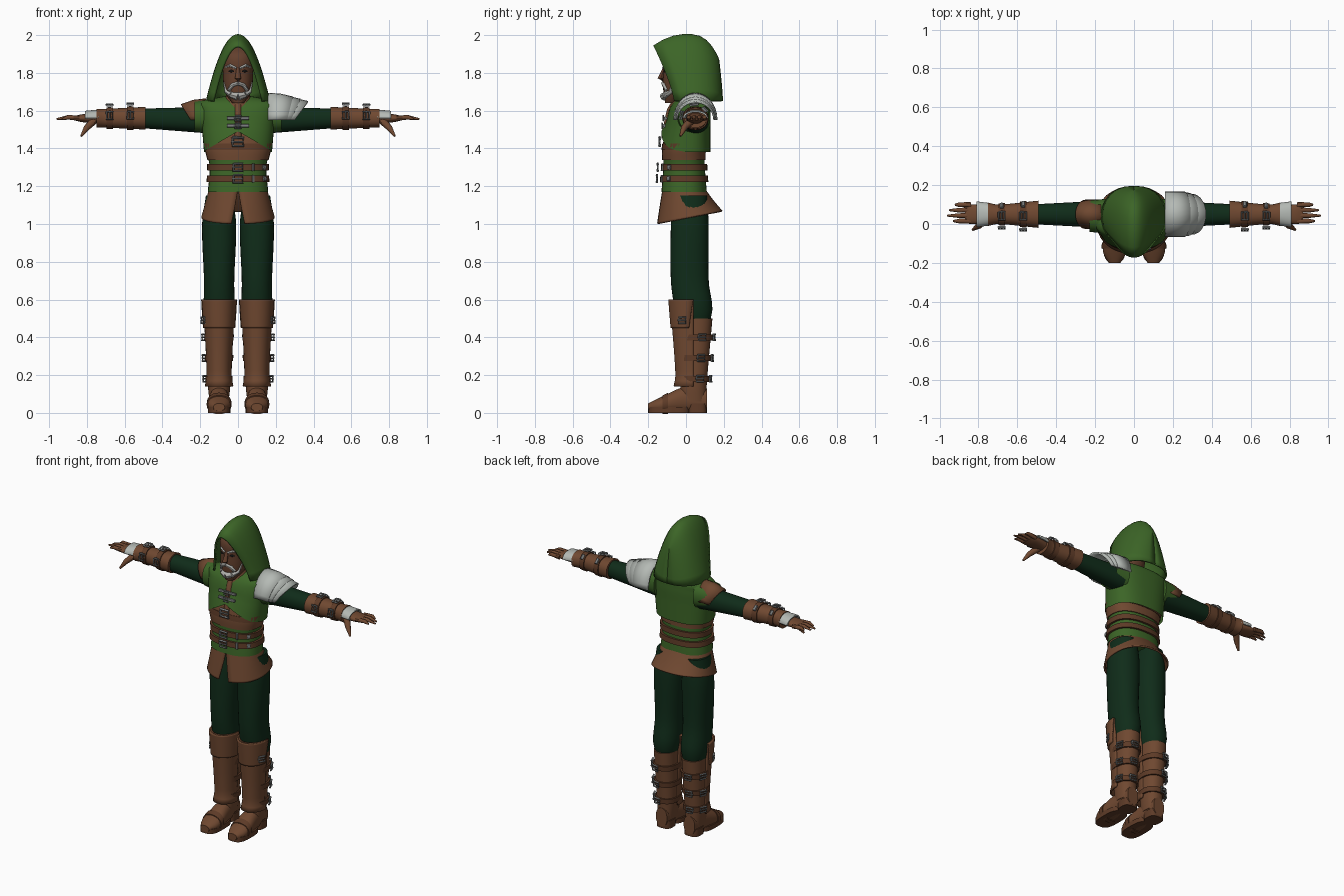
import bpy, bmesh
from math import sin, cos, pi, radians, copysign
from mathutils import Vector

cube = bpy.data.objects.get("Cube")
if cube:
    bpy.data.objects.remove(cube, do_unlink=True)


def material(name, *rgb):
    mat = bpy.data.materials.new(name)
    mat.use_nodes = True
    mat.diffuse_color = (*rgb, 1)
    shader = next(node for node in mat.node_tree.nodes if node.type == 'BSDF_PRINCIPLED')
    shader.inputs["Base Color"].default_value = (*rgb, 1)
    shader.inputs["Roughness"].default_value = .8
    return mat


GREEN = material("tunic green", .045, .13, .02)
DARK = material("dark green cloth", .005, .025, .01)
LEATHER = material("brown leather", .16, .065, .03)
STRAP = material("dark leather", .11, .043, .02)
SKIN = material("skin", .125, .05, .026)
PLATE = material("pale plate", .46, .49, .46)
METAL = material("buckle metal", .2, .21, .21)
HAIR = material("grey hair", .42, .42, .4)
EYE = material("dark eye", .01, .01, .01)


def grid(name, rows, mat, closed=True, cap=True, mirror=False, thick=0, warp=None):
    """Skin a list of point rows into one mesh object."""
    bm = bmesh.new()
    verts = [[bm.verts.new(warp(Vector(p)) if warp else p) for p in row] for row in rows]
    count = len(rows[0])
    for low, high in zip(verts, verts[1:]):
        for i in range(count if closed else count - 1):
            j = (i + 1) % count
            bm.faces.new((low[i], low[j], high[j], high[i]))
    if closed and cap:
        bm.faces.new(verts[0])
        bm.faces.new(verts[-1])
    bmesh.ops.recalc_face_normals(bm, faces=bm.faces)
    mesh = bpy.data.meshes.new(name)
    bm.to_mesh(mesh)
    bm.free()
    mesh.materials.append(mat)
    for face in mesh.polygons:
        face.use_smooth = True
    mesh.set_sharp_from_angle(angle=radians(45))
    ob = bpy.data.objects.new(name, mesh)
    bpy.context.collection.objects.link(ob)
    if thick:
        solid = ob.modifiers.new("Thickness", 'SOLIDIFY')
        solid.thickness, solid.offset = thick, 0
    if mirror:
        ob.modifiers.new("Mirror", 'MIRROR')


class Profile:
    """Smooth body given by sections (position, radius u, radius v, shift along v)."""

    def __init__(self, *secs, axis='z', centre=(0, 0), power=2.2):
        self.secs, self.axis, self.centre, self.power = secs, axis, centre, power

    def at(self, w):
        s, last = self.secs, len(self.secs) - 1
        i = max(k for k in range(last) if k == 0 or s[k][0] <= w)
        h = s[i + 1][0] - s[i][0]
        t = (w - s[i][0]) / h

        def slope(k, c):
            before, after = s[max(k - 1, 0)], s[min(k + 1, last)]
            return (after[c] - before[c]) / (after[0] - before[0])

        ease = t * t * (3 - 2 * t)
        return [s[i][c] + (s[i + 1][c] - s[i][c]) * ease
                + h * t * (1 - t) * (slope(i, c) * (1 - t) - slope(i + 1, c) * t) for c in (1, 2, 3)]

    def to_space(self, w, u, v):
        return Vector({'z': (u, v, w), 'x': (w, u, v), 'y': (u, w, v)}[self.axis])

    def point(self, w, degrees, grow=0):
        ru, rv, shift = self.at(w)
        c, s = cos(radians(degrees)), sin(radians(degrees))
        u = (ru + grow) * copysign(abs(c) ** (2 / self.power), c)
        v = (rv + grow) * copysign(abs(s) ** (2 / self.power), s)
        return self.to_space(w, self.centre[0] + u, self.centre[1] + shift + v)


def loft(name, prof, mat, low=None, high=None, grow=0, gaps=None, start=-90, n=32, steps=16, **options):
    """Skin a profile, or only the stretch of it from low to high; gaps leave it open at start."""
    low = prof.secs[0][0] if low is None else low
    high = prof.secs[-1][0] if high is None else high
    rows = []
    for k in range(steps + 1):
        t = k / steps
        gap = gaps[0] + (gaps[1] - gaps[0]) * t if gaps else 0
        turn = (360 - 2 * gap) / (n - 1 if gaps else n)
        rows.append([prof.point(low + (high - low) * t, start + gap + turn * i, grow) for i in range(n)])
    grid(name, rows, mat, closed=not gaps, **options)


def band(name, prof, w, half, grow, **options):
    loft(name, prof, STRAP, w - half, w + half, grow, steps=2, **options)


def tube(name, pts, radii, mat, n=8, **options):
    pts = [Vector(p) for p in pts]
    last = len(pts) - 1
    rows = []
    for i, p in enumerate(pts):
        turn = (pts[min(i + 1, last)] - pts[max(i - 1, 0)]).to_track_quat('Z', 'Y')
        r = radii[i] if isinstance(radii, list) else radii
        rows.append([p + turn @ Vector((cos(t), sin(t), 0)) * r for t in (2 * pi * k / n for k in range(n))])
    grid(name, rows, mat, **options)


def buckle(name, prof, w, degrees, size=.02, lift=.02, **options):
    """Square frame and prong lying on a profile's surface."""
    c = prof.point(w, degrees, lift)
    normal = (c - prof.point(w, degrees)).normalized()
    along = prof.to_space(1, 0, 0)
    a, b = normal.cross(along) * size, along * size * .8
    tube(name + "_frame", [c + a + b, c - a + b, c - a - b, c + a - b, c + a + b], size * .28, METAL, **options)
    tube(name + "_prong", [c - a, c + a * 1.3], size * .2, METAL, **options)


# Head and face
HEAD = Profile((1.64, .03, .03, -.05), (1.7, .07, .08, -.01), (1.8, .08, .09, 0), (1.9, .08, .09, .01),
               (1.95, .03, .03, .03), centre=(0, -.03))
loft("head", HEAD, SKIN)


def face_stroke(name, marks, radii, mat):
    """Tube that follows the face through (x, z) marks."""
    pts = []
    for x, z in marks:
        ru, rv, shift = HEAD.at(z)
        bulge = max(0, 1 - (x / ru) ** 2) ** .5
        pts.append((x, HEAD.centre[1] + shift - rv * bulge, z))
    tube(name, pts, radii, mat, mirror=True)


face_stroke("brow", [(.01, 1.825), (.04, 1.84), (.065, 1.83)], [.007, .009, .005], HAIR)
face_stroke("eye", [(.02, 1.807), (.035, 1.81), (.05, 1.807)], [.003, .008, .003], EYE)
face_stroke("moustache", [(0, 1.745), (.03, 1.735), (.045, 1.71), (.035, 1.685), (0, 1.675)],
            [.01, .012, .012, .018, .022], HAIR)
face_stroke("jaw_beard", [(.035, 1.685), (.06, 1.7), (.073, 1.75)], [.016, .012, .005], HAIR)
tube("nose", [(0, -.112, 1.83), (0, -.135, 1.77), (0, -.115, 1.75)], [.008, .016, .01], SKIN)
loft("neck_collar", Profile((1.6, .09, .09, 0), (1.69, .06, .06, 0)), LEATHER)

# Hood: parabolic arches swept from the face rim to the back
hood = []
for k in range(11):
    s = sin(pi / 2 * k / 10)
    crown = 2 - (.06 * (1 - 2 * s) ** 2 if s < .5 else .13 * (2 * s - 1) ** 3)
    width = .165 * max(0, 1 - ((s - .4) / .6) ** 2) ** .4
    top, hem = .34 * s - .17, .25 * s - .06
    arch = []
    for i in range(25):
        t = i / 12 - 1
        rise = 1 - t * t
        arch.append((width * t, hem + (top - hem) * rise ** 1.3, 1.65 + (crown - 1.65) * rise))
    hood.append(arch)
grid("hood", hood, GREEN, closed=False, thick=.012)


# Tunic: waist, leather midriff and chest with a raised front hem
def raise_front(v):
    if v.y < 0 and v.z < 1.55:
        v.z += .65 * (1.55 - v.z) * max(0, 1 - abs(v.x) / .19)
    return v


BODY = Profile((1.17, .16, .12, 0), (1.3, .15, .11, 0), (1.4, .17, .11, 0), (1.5, .18, .11, .02),
               centre=(0, -.01), power=2.4)
CHEST = Profile((1.38, .18, .13, 0), (1.5, .19, .12, .01), (1.6, .2, .11, .02), (1.65, .19, .09, .03),
                (1.68, .05, .04, .03), power=2.5)
loft("waist", BODY, GREEN, high=1.36)
loft("midriff", BODY, LEATHER, low=1.34, grow=.006)
loft("chest", CHEST, GREEN, cap=False, n=48, steps=24, warp=raise_front)
loft("sleeve_cap", Profile((.14, .09, .09, 0), (.23, .08, .08, 0), axis='x', centre=(.04, 1.57)),
     GREEN, mirror=True)

# Belts, clasps and buckles
for name, z in (("lower_belt", 1.24), ("upper_belt", 1.3)):
    band(name, BODY, z, .017, .013)
    buckle(name + "_buckle", BODY, z, -90, .024, .03)
    tube(name + "_tip", [BODY.point(z, d, .008) for d in (-40, -30)], .015, METAL)
    tube(name + "_loop", [BODY.point(z + d, -65, .013) for d in (-.02, .02)], .007, METAL)
band("chest_strap", BODY, 1.41, .017, .009)
buckle("chest_buckle", BODY, 1.435, -90, .028, .025)
tube("placket", [CHEST.point(z, -90, -.008) for z in (1.45, 1.5, 1.55, 1.6, 1.65)], .02, LEATHER)
for name, z in (("lower_clasp", 1.52), ("upper_clasp", 1.56)):
    tube(name, [CHEST.point(z, d - 90, .01) for d in (-12, 0, 12)], .009, METAL)
    buckle(name + "_buckle", CHEST, z, -90, .016)


# Split leather skirt, longer at the front
def tilt(v):
    v.z += 1.3 * v.y * (1.18 - v.z)
    return v


loft("skirt", Profile((1.03, .19, .17, .02), (1.18, .15, .11, -.01)), LEATHER, gaps=(9, 0), n=40,
     thick=.01, warp=tilt)

# Trousers
loft("leg", Profile((.46, .06, .08, .02), (.55, .08, .1, .02), (.7, .08, .1, 0), (1, .09, .1, 0),
                    (1.15, .07, .09, 0), centre=(.1, .02)), DARK, mirror=True)

# Boots: shaft, shin guard, knee flap, straps and foot
BOOT = Profile((.06, .05, .07, 0), (.15, .06, .07, 0), (.5, .07, .09, .01), centre=(.1, .04))
GUARD = Profile((.14, .07, .1, 0), (.2, .06, .09, 0), (.6, .08, .12, 0), centre=(.1, .04))
FOOT = Profile((-.2, .03, .02, .03), (-.14, .06, .04, .04), (0, .05, .07, .07), (.11, .04, .06, .07),
               axis='y', centre=(.1, 0))
loft("boot_shaft", BOOT, LEATHER, mirror=True)
loft("shin_guard", GUARD, LEATHER, gaps=(90, 90), start=90, thick=.012, mirror=True)
loft("knee_flap", GUARD, LEATHER, low=.45, grow=.01, gaps=(100, 90), start=90, n=12, thick=.01, mirror=True)
buckle("knee_buckle", GUARD, .49, -25, mirror=True)
for name, z in (("ankle", .18), ("calf", .29), ("knee", .4)):
    band(name + "_strap", BOOT, z, .016, .01, mirror=True)
    for side, degrees in (("outer", 20), ("back", 80)):
        buckle(f"{name}_{side}_buckle", BOOT, z, degrees, mirror=True)
loft("foot", FOOT, LEATHER, mirror=True)
band("toe_strap", FOOT, -.11, .015, .005, mirror=True)
for name, height, size in (("sole", .03, (.06, .11, -.09)), ("heel", .05, (.05, .05, .06))):
    loft(name, Profile((0, *size), (height, *size), centre=(.1, 0), power=3), STRAP, mirror=True)

# Arms and bracers
ARM_AXIS = dict(axis='x', centre=(.05, 1.56))
BRACER = Profile((.49, .07, .06, 0), (.7, .05, .05, 0), (.75, .06, .05, 0), **ARM_AXIS)
loft("arm", Profile((.16, .07, .07, -.01), (.54, .05, .05, 0), **ARM_AXIS), DARK, mirror=True)
loft("bracer", BRACER, LEATHER, mirror=True)
for name, x in (("elbow", .57), ("wrist", .68)):
    band(name + "_strap", BRACER, x, .017, .006, mirror=True)
    for side, degrees in (("top", 95), ("front", 170)):
        buckle(f"{name}_{side}_buckle", BRACER, x, degrees, mirror=True)
    tube(name + "_strap_tip", [BRACER.point(x, d, .01) for d in (30, 60)], .01, METAL, mirror=True)

# Gloved hands
PALM = Profile((.73, .04, .03, 0), (.83, .05, .02, 0), (.87, .04, .01, 0), **ARM_AXIS)
loft("palm", PALM, LEATHER, mirror=True)
loft("hand_plate", PALM, PLATE, .74, .81, grow=.012, gaps=(90, 90), thick=.009, mirror=True)
for i, reach in enumerate((.93, .96, .95, .92)):
    y = .015 + .028 * i
    tube(f"finger_{i}", [(.84, y, 1.56), (.9, y, 1.565), (reach, y, 1.555)], [.014, .012, .005],
         LEATHER, mirror=True)
tube("thumb", [(.76, .03, 1.55), (.8, -.01, 1.51), (.83, -.03, 1.465)], [.022, .017, .006],
     LEATHER, mirror=True)


# Shoulder armour: arched plates with a pointed outer edge
def shoulder_plate(name, inner, outer, radius, top, point, mat, drop=.02):
    rows = []
    for t in (0, .5, 1):
        arc = [pi * (i / 14 - .5) for i in range(15)]
        rows.append([(inner + (outer - inner) * t + point * t * cos(a), .05 + radius * sin(a),
                      1.55 + (top - drop * t * t - 1.55) * cos(a)) for a in arc])
    grid(name, rows, mat, closed=False, thick=.01)


for i, name in enumerate(("pauldron_top", "pauldron_middle", "pauldron_lower")):
    shoulder_plate(name, .16 + .04 * i, .26 + .02 * i, .112 - .006 * i, 1.69 - .012 * i,
                   .03 + .02 * i, PLATE)
shoulder_plate("right_shoulder_flap", -.17, -.25, .07, 1.66, -.05, LEATHER, drop=.03)
